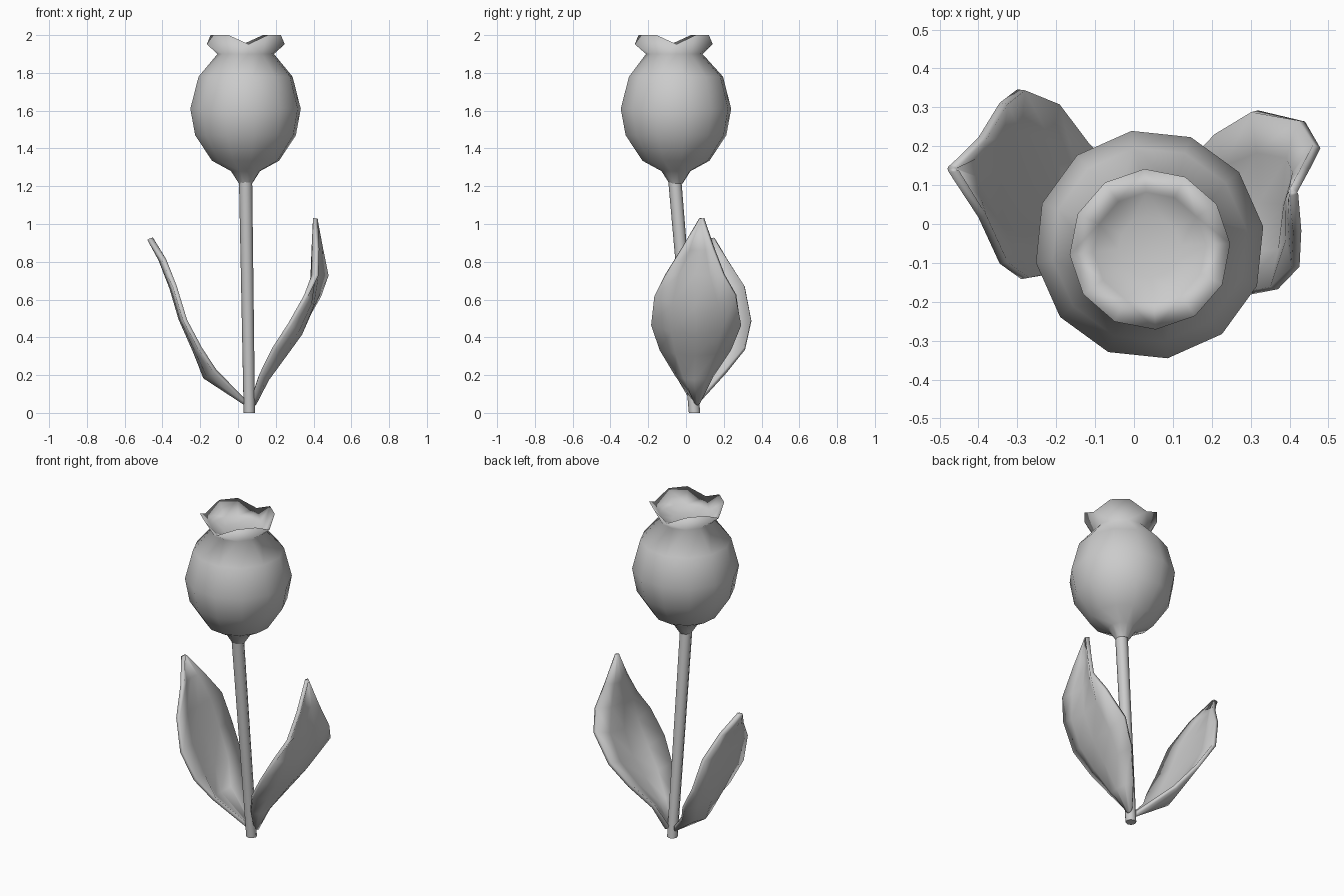
import bpy, bmesh
from math import cos, sin, radians, tau

if "Cube" in bpy.data.objects:
    bpy.data.objects.remove(bpy.data.objects["Cube"])


def finish(name, bm, thickness=0.0, angle=50):
    bmesh.ops.recalc_face_normals(bm, faces=bm.faces)
    me = bpy.data.meshes.new(name)
    bm.to_mesh(me)
    bm.free()
    ob = bpy.data.objects.new(name, me)
    bpy.context.collection.objects.link(ob)
    if thickness:
        mod = ob.modifiers.new("thickness", 'SOLIDIFY')
        mod.thickness = thickness
        mod.offset = 0
    bpy.ops.object.select_all(action='DESELECT')
    ob.select_set(True)
    bpy.context.view_layer.objects.active = ob
    bpy.ops.object.shade_smooth_by_angle(angle=radians(angle))
    return ob


def ring(bm, cx, cy, r, zs, sides, turn=0):
    return [bm.verts.new((cx + r * cos(tau * i / sides + radians(turn)),
                          cy + r * sin(tau * i / sides + radians(turn)),
                          zs[i % len(zs)])) for i in range(sides)]


def skin(bm, rows, closed=True):
    for a, b in zip(rows, rows[1:]):
        n = len(a)
        for i in range(n if closed else n - 1):
            j = (i + 1) % n
            bm.faces.new((a[i], a[j], b[j], b[i]))


# Leaning stem
bm = bmesh.new()
rows = [ring(bm, 0.06, 0.045, 0.03, [0], 8),
        ring(bm, 0.04, -0.06, 0.035, [1.24], 8)]
skin(bm, rows)
bm.faces.new(rows[0])
finish("stem", bm)

# Flower head: round bulb, pinched neck, flared wavy rim, shallow cup inside
bm = bmesh.new()
profile = [(0.036, 1.215), (0.078, 1.28), (0.18, 1.335), (0.27, 1.47),
           (0.296, 1.61), (0.252, 1.78)]
rows = [ring(bm, 0.04, -0.053, r, [z], 12, 9) for r, z in profile]
rows.append(ring(bm, 0.041, -0.062, 0.15, [1.9], 12, 5))
rows.append(ring(bm, 0.041, -0.065, 0.207, [1.952, 2.0, 2.0], 12, 4))
rows.append(ring(bm, 0.041, -0.063, 0.145, [1.92], 12, 4))
rows.append(ring(bm, 0.04, -0.06, 0.08, [1.9], 12, 4))
skin(bm, rows)
bm.faces.new(rows[-1])
# split every quad along its shorter diagonal so cup and rim never cross
bmesh.ops.triangulate(bm, faces=bm.faces, quad_method='SHORT_EDGE')
finish("flower_head", bm, angle=180)


# Leaf row: rib x, rib z, front edge x, back edge x, edge z, front y, back y
def leaf(name, table):
    bm = bmesh.new()
    rows = []
    for rx, rz, fx, bx, ez, fy, by in table:
        row = []
        for s in (-1, -0.55, 0, 0.55, 1):
            ex = fx if s < 0 else bx
            row.append(bm.verts.new((rx + (ex - rx) * s * s,
                                     (fy + by) / 2 + s * (by - fy) / 2,
                                     rz + (ez - rz) * s * s)))
        rows.append(row)
    skin(bm, rows, closed=False)
    return finish(name, bm, thickness=0.022, angle=180)


leaf("left_leaf", [
    (0.04, 0.05, 0.03, 0.03, 0.07, 0.03, 0.07),
    (-0.175, 0.19, -0.12, -0.12, 0.22, -0.06, 0.21),
    (-0.23, 0.33, -0.20, -0.20, 0.34, -0.125, 0.31),
    (-0.305, 0.50, -0.28, -0.29, 0.49, -0.14, 0.345),
    (-0.352, 0.66, -0.335, -0.335, 0.67, -0.10, 0.31),
    (-0.41, 0.81, -0.39, -0.39, 0.81, 0.02, 0.22),
    (-0.47, 0.92, -0.46, -0.46, 0.925, 0.133, 0.15),
])

leaf("right_leaf", [
    (0.085, 0.045, 0.075, 0.075, 0.07, 0.045, 0.075),
    (0.155, 0.18, 0.12, 0.12, 0.20, -0.05, 0.14),
    (0.25, 0.31, 0.19, 0.215, 0.34, -0.135, 0.235),
    (0.33, 0.42, 0.275, 0.31, 0.47, -0.18, 0.29),
    (0.39, 0.57, 0.36, 0.43, 0.62, -0.165, 0.265),
    (0.395, 0.73, 0.415, 0.47, 0.73, -0.11, 0.20),
    (0.40, 0.86, 0.42, 0.442, 0.87, -0.02, 0.145),
    (0.408, 1.03, 0.412, 0.412, 1.03, 0.075, 0.09),
])
